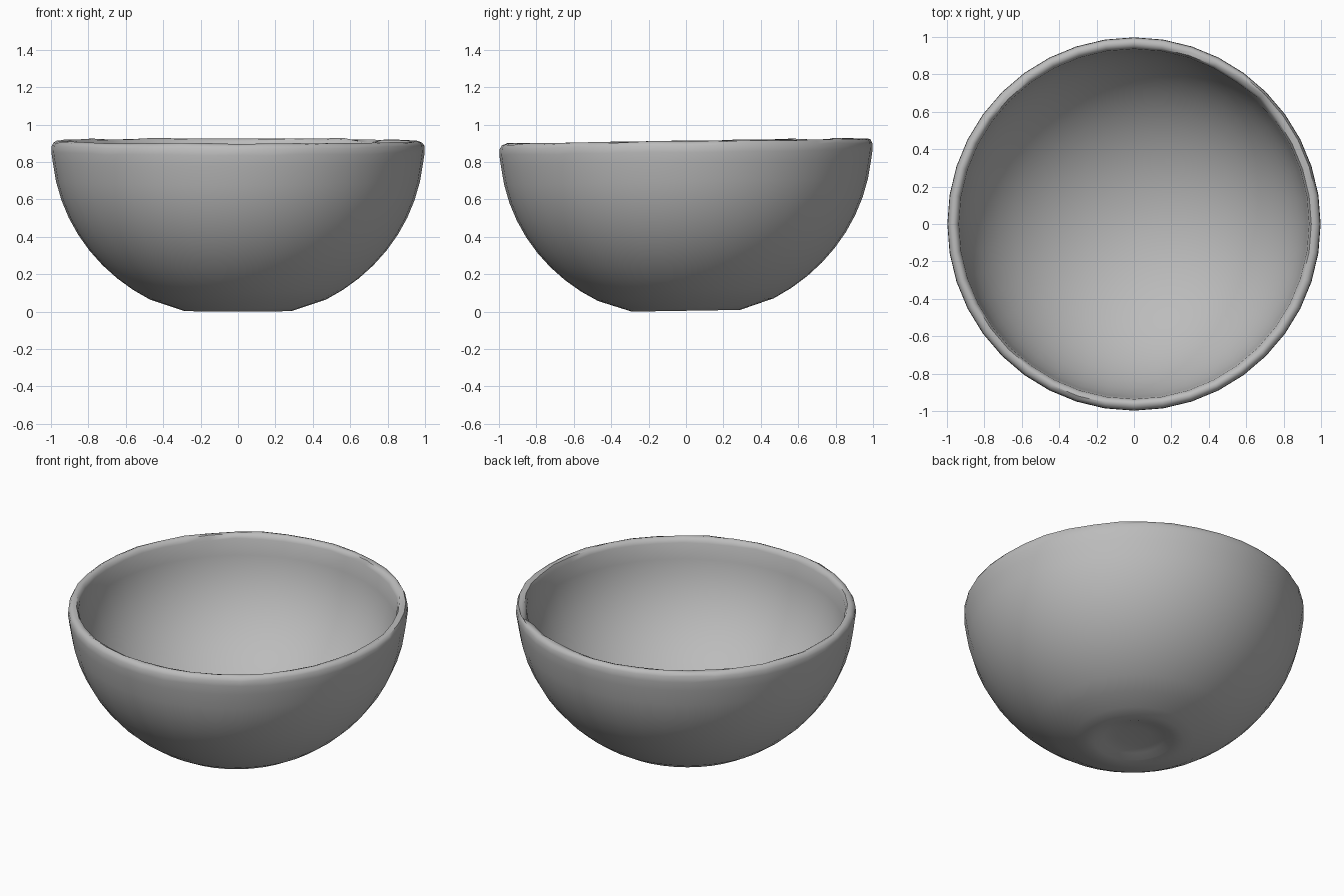
import bpy
import bmesh
import math
import random

cube = bpy.data.objects.get("Cube")
if cube:
    bpy.data.objects.remove(cube, do_unlink=True)

random.seed(4)
SEGMENTS = 40
RIM = 0.92
TILT = 0.016


def make_material(name, colour):
    mat = bpy.data.materials.new(name)
    mat.use_nodes = True
    mat.diffuse_color = colour
    mat.node_tree.nodes["Principled BSDF"].inputs["Base Color"].default_value = colour
    return mat


def bowl_profile():
    """Half section from the foot recess, up the outside and down the inside."""
    points = [(0.10, 0.04), (0.18, 0.032), (0.23, 0.014), (0.29, 0.012), (0.35, 0.032)]
    # Outer wall
    for i in range(1, 11):
        a = math.radians(-68 + i * 6.2)
        points.append((0.995 * math.cos(a), 0.9 + 0.94 * math.sin(a)))
    points += [(0.998, 0.86), (0.996, 0.895)]
    # Rounded lip
    points += [(0.985, 0.914), (0.967, RIM), (0.948, 0.914), (0.936, 0.89)]
    # Inner wall
    for i in range(1, 14):
        a = math.radians(i * 6.5)
        points.append((0.933 * math.cos(a), 0.88 - 0.80 * math.sin(a)))
    return points


def build_bowl():
    bm = bmesh.new()
    profile = bowl_profile()
    rings = []
    for r, z in profile:
        rings.append([bm.verts.new((r * math.cos(t), r * math.sin(t), z))
                      for t in (2 * math.pi * k / SEGMENTS for k in range(SEGMENTS))])
    for low, high in zip(rings, rings[1:]):
        for k in range(SEGMENTS):
            n = (k + 1) % SEGMENTS
            bm.faces.new((low[k], low[n], high[n], high[k]))

    # Close the foot recess and the inner floor
    for ring, z in ((rings[0], 0.042), (rings[-1], 0.08)):
        centre = bm.verts.new((0, 0, z))
        for k in range(SEGMENTS):
            bm.faces.new((ring[k], ring[(k + 1) % SEGMENTS], centre))
    bmesh.ops.recalc_face_normals(bm, faces=bm.faces)

    # Hand-made waviness of the lip, with one small chip inside the back left
    for v in bm.verts:
        r = math.hypot(v.co.x, v.co.y)
        if v.co.z > 0.85:
            v.co.z += random.uniform(-0.004, 0.004)
            angle = math.degrees(math.atan2(v.co.y, v.co.x))
            if abs(angle - 46) < 5 and r < 0.98:
                v.co.z -= 0.025
                v.co.x *= 1.012
                v.co.y *= 1.012
        # Slight lean toward the front
        v.co.z += TILT * v.co.y

    lowest = min(v.co.z for v in bm.verts)
    for v in bm.verts:
        v.co.z -= lowest

    mesh = bpy.data.meshes.new("bowl")
    bm.to_mesh(mesh)
    bm.free()
    bowl = bpy.data.objects.new("bowl", mesh)
    bpy.context.collection.objects.link(bowl)
    return bowl


bowl = build_bowl()
bowl.data.materials.append(make_material("grey clay", (0.5, 0.5, 0.5, 1)))
for obj in bpy.context.selected_objects:
    obj.select_set(False)
bowl.select_set(True)
bpy.context.view_layer.objects.active = bowl
bpy.ops.object.shade_smooth_by_angle(angle=math.radians(50))
